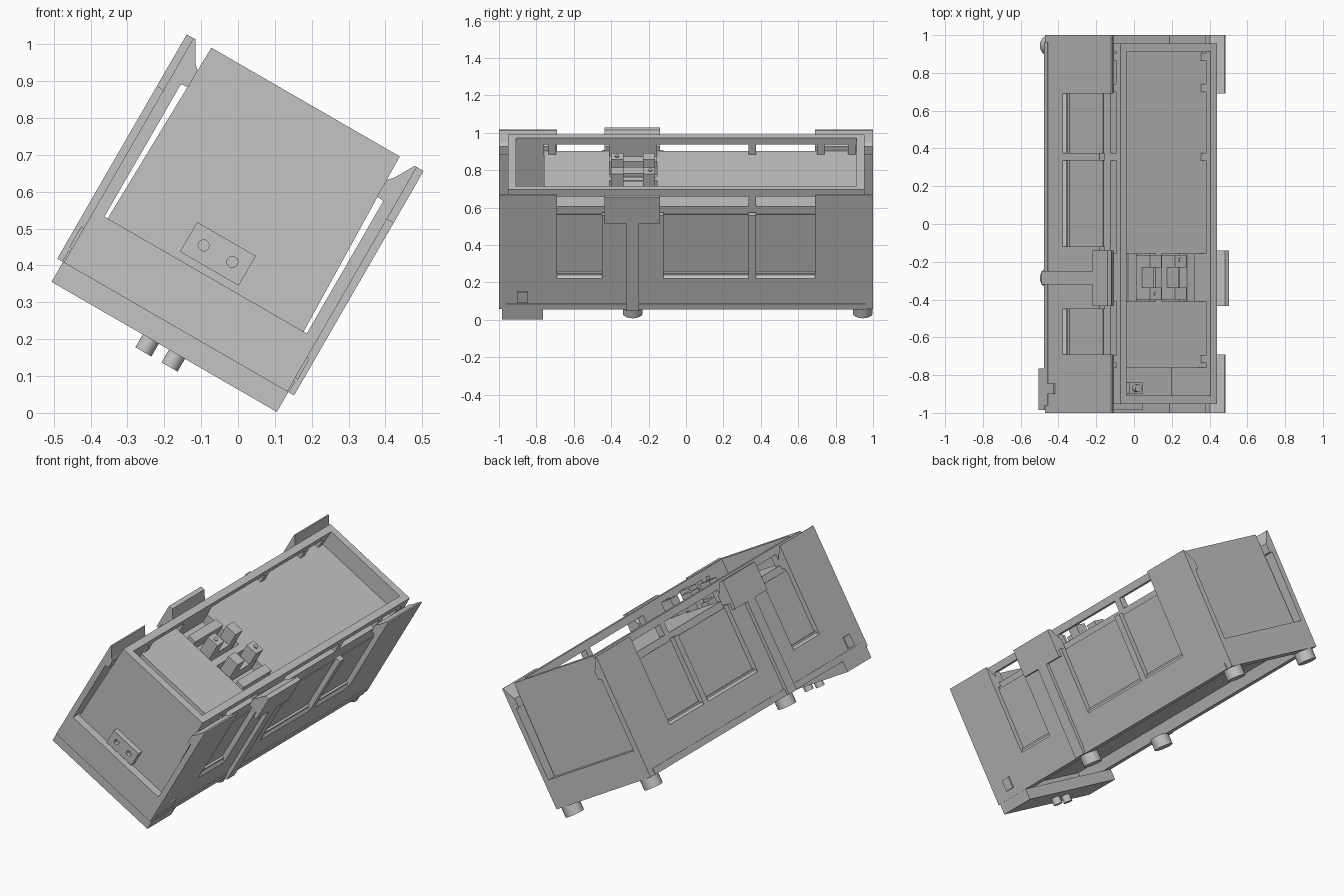
import bpy, bmesh, math
from mathutils import Matrix

cube = bpy.data.objects.get("Cube")
if cube:
    bpy.data.objects.remove(cube, do_unlink=True)

TINT = (0.55, 0.55, 0.55, 1)
grey = bpy.data.materials.new("plain_grey")
grey.use_nodes = True
grey.diffuse_color = TINT
grey.node_tree.nodes["Principled BSDF"].inputs["Base Color"].default_value = TINT

# The whole case is built upright, then leaned sideways
LEAN = Matrix.Rotation(math.radians(30), 4, 'Y') @ Matrix.Translation((-0.263, 0, 0))


def finish(name, bm):
    bmesh.ops.recalc_face_normals(bm, faces=bm.faces)
    bm.transform(LEAN)
    mesh = bpy.data.meshes.new(name)
    bm.to_mesh(mesh)
    bm.free()
    mesh.materials.append(grey)
    ob = bpy.data.objects.new(name, mesh)
    bpy.context.collection.objects.link(ob)
    return ob


def prism(name, profile, y0, y1, both=False):
    """Extrude an (x, z) outline along y, optionally on both sides."""
    bm = bmesh.new()
    for s in ((1, -1) if both else (1,)):
        face = bm.faces.new([bm.verts.new((s * x, y0, z)) for x, z in profile])
        out = bmesh.ops.extrude_face_region(bm, geom=[face])
        verts = [v for v in out["geom"] if isinstance(v, bmesh.types.BMVert)]
        bmesh.ops.translate(bm, vec=(0, y1 - y0, 0), verts=verts)
        if face.is_valid and all(len(e.link_faces) == 1 for e in face.edges):
            bm.faces.remove(face)
    bmesh.ops.holes_fill(bm, edges=bm.edges)
    return finish(name, bm)


def box(name, x0, x1, y0, y1, z0, z1, both=False):
    return prism(name, [(x0, z0), (x1, z0), (x1, z1), (x0, z1)], y0, y1, both)


def cylinder(name, centre, radius, length, axis='Z', sides=24):
    bm = bmesh.new()
    turn = Matrix.Rotation(math.pi / 2, 4, 'X') if axis == 'Y' else Matrix()
    bmesh.ops.create_cone(bm, cap_ends=True, segments=sides, radius1=radius, radius2=radius,
                          depth=length, matrix=Matrix.Translation(centre) @ turn)
    for f in bm.faces:
        f.smooth = len(f.verts) == 4
    for e in bm.edges:
        e.smooth = e.calc_face_angle(0) < 0.7
    return finish(name, bm)


def cut(target, cutter):
    mod = target.modifiers.new("cut", 'BOOLEAN')
    mod.object = cutter
    mod.solver = 'EXACT'
    cutter.hide_render = True
    cutter.hide_set(True)


# Base: shallow frame closed by a deck, open underneath
W = 0.35
box("base_deck", -W, W, -1, 1, 0.18, 0.28)
for y0, y1, name in ((-1, -0.94, "front"), (0.94, 1, "back")):
    box("base_end_" + name, -W, W, y0, y1, 0.117, 0.18)
box("base_sides", 0.29, W, -0.94, 0.94, 0.117, 0.18, True)
box("base_rails", 0.345, 0.355, -0.96, 0.96, 0.117, 0.152, True)
box("base_front_block", -0.353, 0.353, -0.985, -0.765, 0.055, 0.118)
box("base_clips", W, 0.358, -0.9, -0.845, 0.16, 0.225, True)

# Feet and plug pins
for s, side in ((1, "left"), (-1, "right")):
    for y, end in ((-0.285, "front"), (0.945, "back")):
        cylinder(f"foot_{end}_{side}", (s * 0.293, y, 0.09), 0.053, 0.065)
for i, x in enumerate((-0.042, 0.04)):
    cylinder(f"plug_pin_{i + 1}", (x, -0.87, 0.037), 0.025, 0.044)

# Outer walls: tall posts with open-topped bays, each closed by a recessed panel
T, SILL, TOP = 0.317, 0.305, 0.695
box("wall_bottom_rails", T, W, -1, 1, 0.28, SILL, True)
for y0, y1, name in ((-1, -0.69, "front_corner"), (-0.45, -0.12, "middle"),
                     (0.335, 0.375, "narrow"), (0.69, 1, "back_corner")):
    box("wall_post_" + name, T, W, y0, y1, SILL, TOP, True)
panel = [(T, SILL), (W, SILL), (0.334, 0.318), (0.334, 0.328), (0.322, 0.328), (0.322, TOP - 0.01),
         (T, TOP - 0.01)]
for y0, y1, name in ((-0.69, -0.45, "front"), (-0.12, 0.335, "middle"), (0.375, 0.69, "back")):
    prism("bay_panels_" + name, panel, y0, y1, True)

# Raised corner tabs with sloping inner lips
LIP = [(0.31, 0.763), (0.296, 0.749), (0.296, 0.697), (T, 0.695)]
for y0, y1, name in ((-1, -0.69, "front"), (0.69, 1, "back")):
    prism("corner_tabs_" + name, [(W, 0.695), (W, 0.82), (0.343, 0.82)] + LIP, y0, y1, True)

# Strap bands with wide hooked heads
box("strap_shafts", 0.34, 0.371, -0.32, -0.25, 0.117, 0.66, True)
prism("strap_heads", [(T, 0.657), (0.371, 0.657), (0.371, 0.82), (0.347, 0.82)] + LIP,
      -0.435, -0.14, True)


# Inner tray, tapering towards the top
def half(z):
    return 0.307 - 0.022 * (z - 0.28)


def tray_slab(name, y0, y1, z0, z1):
    a, b = half(z0), half(z1)
    prism(name, [(-a, z0), (a, z0), (b, z1), (-b, z1)], y0, y1)


def tray_wall(name, y0, y1, z0, z1):
    prism(name, [(0.256, z0), (half(z0), z0), (half(z1), z1), (0.256, z1)], y0, y1, True)


FLOOR, SLIT, RIM, Y0, Y1 = 0.72, 0.782, 0.822, -0.953, 0.955
tray_slab("tray_front_plate", Y0, -0.908, 0.28, RIM)
tray_slab("tray_back_plate", 0.912, Y1, 0.28, RIM)
tray_slab("front_pit_floor", -0.908, -0.76, 0.28, 0.41)
tray_wall("front_pit_walls", -0.908, -0.76, 0.41, RIM)
tray_slab("short_panel", -0.76, -0.41, 0.28, FLOOR)
tray_slab("mechanism_floor", -0.41, -0.155, 0.28, 0.66)
tray_wall("mechanism_walls", -0.41, -0.155, 0.66, RIM)
tray_slab("long_panel", -0.155, 0.912, 0.28, FLOOR)
tray_wall("short_rims", -0.76, -0.41, SLIT, RIM)
tray_wall("long_rims", -0.155, 0.912, SLIT, RIM)
for i, y in enumerate((-0.715, 0.355, 0.72, 0.885)):
    tray_wall(f"rim_posts_{i + 1}", y - 0.02, y + 0.02, FLOOR, SLIT)

# Small fitting on the floor of the front pit
box("pit_bracket", -0.02, 0.06, -0.9, -0.84, 0.41, 0.44)
cylinder("pit_knob", (0.02, -0.87, 0.45), 0.02, 0.04)

# Mechanism: cross bars and two drilled saddle blocks
for i, (x0, x1, z1) in enumerate(((-0.2, -0.15, 0.74), (-0.02, 0.02, 0.72), (0.16, 0.21, 0.74))):
    box(f"cross_bar_{i + 1}", x0, x1, -0.41, -0.155, 0.66, z1)
for i, x in enumerate((-0.074, 0.078)):
    saddle = box(f"saddle_block_{i + 1}", x - 0.035, x + 0.035, -0.4, -0.165, 0.66, 0.815)
    cut(saddle, box(f"saddle_notch_cutter_{i + 1}", x - 0.05, x + 0.05, -0.335, -0.23, 0.73, 0.85))
    cylinder(f"saddle_screw_{i + 1}", (x, -0.19 if i else -0.37, 0.816), 0.012, 0.008, sides=12)

# Front socket plate with two holes
socket = box("socket_plate", -0.092, 0.092, -0.985, -0.95, 0.3, 0.393)
for i, x in enumerate((-0.045, 0.045)):
    cut(socket, cylinder(f"socket_hole_cutter_{i + 1}", (x, -0.985, 0.347), 0.015, 0.04, 'Y', 16))
